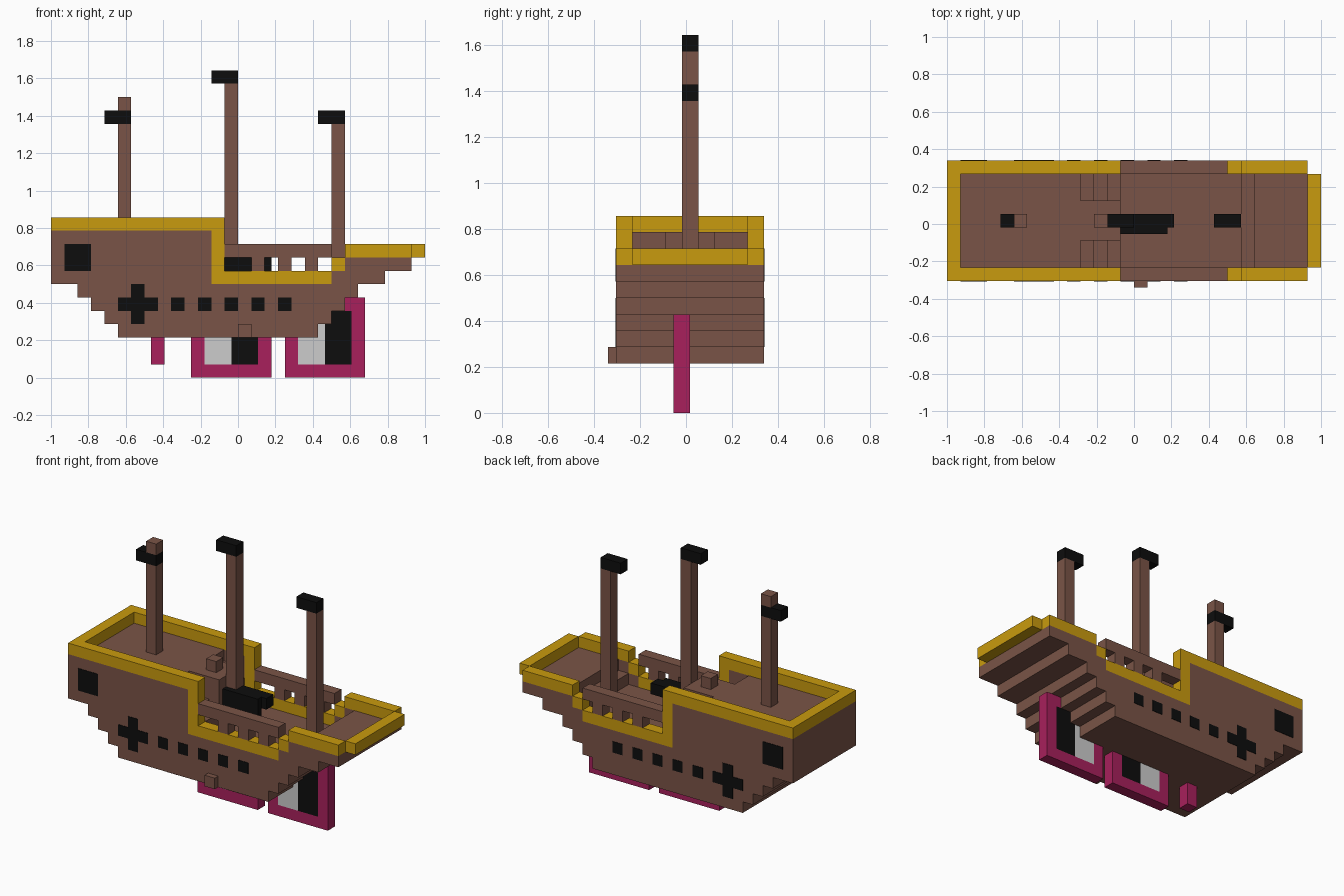
import bpy, bmesh

if "Cube" in bpy.data.objects:
    bpy.data.objects.remove(bpy.data.objects["Cube"])

U = 2 / 28            # one block of the grid
Y0 = -4.25 * U        # front side of the hull


def material(name, rgb):
    lin = [((c / 255 + 0.055) / 1.055) ** 2.4 if c > 10 else c / 255 / 12.92 for c in rgb]
    m = bpy.data.materials.new(name)
    m.diffuse_color = (*lin, 1)
    m.use_nodes = True
    m.node_tree.nodes["Principled BSDF"].inputs["Base Color"].default_value = m.diffuse_color
    return m


BROWN = material("brown wood", (122, 84, 71))
GOLD = material("gold trim", (201, 155, 14))
BLACK = material("black", (13, 13, 13))
PINK = material("pink", (168, 32, 92))
WHITE = material("light grey", (204, 204, 204))


def prism(name, profile, y0, y1, mat):
    """Extrude an (x, z) profile, in block units, from y0 to y1."""
    bm = bmesh.new()
    face = bm.faces.new([bm.verts.new((x * U - 1, Y0 + y0 * U, z * U)) for x, z in profile])
    out = bmesh.ops.extrude_face_region(bm, geom=[face])
    verts = [v for v in out["geom"] if isinstance(v, bmesh.types.BMVert)]
    bmesh.ops.translate(bm, verts=verts, vec=(0, (y1 - y0) * U, 0))
    bmesh.ops.recalc_face_normals(bm, faces=bm.faces)
    me = bpy.data.meshes.new(name)
    bm.to_mesh(me)
    bm.free()
    me.materials.append(mat)
    ob = bpy.data.objects.new(name, me)
    bpy.context.collection.objects.link(ob)
    return ob


def box(name, x0, x1, y0, y1, z0, z1, mat):
    return prism(name, [(x0, z0), (x1, z0), (x1, z1), (x0, z1)], y0, y1, mat)


def cut(target, cutter):
    mod = target.modifiers.new("cut", 'BOOLEAN')
    mod.operation, mod.solver, mod.object = 'DIFFERENCE', 'EXACT', cutter
    bpy.context.view_layer.objects.active = target
    bpy.ops.object.modifier_apply(modifier=mod.name)
    bpy.data.objects.remove(cutter)


# Hull: stepped side profile, with raised stern and bow
hull = prism("hull", [
    (0, 7), (2, 7), (2, 6), (3, 6), (3, 5), (4, 5), (4, 4), (5, 4), (5, 3),
    (20, 3), (20, 4), (21, 4), (21, 5), (22, 5), (22, 6), (23, 6), (23, 7),
    (25, 7), (25, 8), (27, 8), (27, 9), (22, 9), (22, 8), (21, 8), (21, 7),
    (13, 7), (13, 11), (0, 11)], 0, 9, BROWN)
# Steps up to the bow deck
cut(hull, prism("bow_step_cutter", [(20.5, 7), (22, 7), (22, 8), (23, 8), (23, 9.5), (20.5, 9.5)], 1, 8, BROWN))
# Two stairs up to the stern deck
for y in (1, 6):
    cut(hull, prism("stair_cutter", [(13.5, 8), (12, 8), (12, 9), (11, 9), (11, 10), (10, 10),
                                     (10, 11.5), (13.5, 11.5)], y, y + 2, BROWN))
# Notches that take the gold posts
for y0, y1 in ((-1, 1), (8, 10)):
    cut(hull, box("post_cutter", 12, 13.5, y0, y1, 7, 11.5, BROWN))

# Both sides: gold trim, railing and windows
for side, y in (("front", 0), ("back", 8)):
    prism(side + "_gold_trim", [(0, 11), (12, 11), (12, 7), (21, 7), (21, 8), (13, 8), (13, 12), (0, 12)],
          y, y + 1, GOLD)
    box(side + "_bow_post", 21, 22, y, y + 1, 8, 9, GOLD)
    box(side + "_bow_rail", 22, 27, y, y + 1, 9, 10, GOLD)
    box(side + "_deck_rail", 13, 21, y, y + 1, 9, 10, BROWN)
    for x in (15, 17, 19):
        box(side + "_baluster", x, x + 1, y, y + 1, 8, 9, BROWN)
    p0, p1 = (-0.04, 0) if y == 0 else (9, 9.04)
    box(side + "_stern_window", 1, 3, p0, p1, 8, 10, BLACK)
    prism(side + "_cross_window", [(5, 5), (6, 5), (6, 4), (7, 4), (7, 5), (8, 5), (8, 6), (7, 6),
                                   (7, 7), (6, 7), (6, 6), (5, 6)], p0, p1, BLACK)
    for x in range(9, 18, 2):
        box(side + "_gun_port", x, x + 1, p0, p1, 5, 6, BLACK)

# Cross rails at the ends
box("stern_rail", 0, 1, 1, 8, 11, 12, GOLD)
box("bow_end_rail", 27, 28, 1, 8, 9, 10, GOLD)

# Masts with black tops
box("stern_mast", 5, 6, 4, 5, 11, 19, BROWN)
box("stern_mast_lookout", 4, 6, 4, 5, 19, 20, BLACK)
box("stern_mast_tip", 5, 6, 4, 5, 20, 21, BROWN)
box("main_mast", 13, 14, 4, 5, 7, 22, BROWN)
box("main_mast_lookout", 12, 14, 4, 5, 22, 23, BLACK)
box("bow_mast", 21, 22, 4, 5, 7, 19, BROWN)
box("bow_mast_lookout", 20, 22, 4, 5, 19, 20, BLACK)

# Deck fittings and the peg on the front side
box("helm", 11, 12, 4, 5, 11, 12, BROWN)
box("deck_block", 13, 16.5, 3.5, 4, 7, 10, BLACK)
box("deck_block_top", 14, 17, 4, 5, 9, 10, BLACK)
box("side_peg", 14, 15, -0.5, 0, 3, 4, BROWN)

# Pink frames under the keel, with grey and black panes
K = (3.5, 4.5)
box("keel_stub", 7.5, 8.5, *K, 1, 3, PINK)
prism("middle_frame", [(10.5, 0), (16.5, 0), (16.5, 3), (15.5, 3), (15.5, 1), (11.5, 1), (11.5, 3), (10.5, 3)],
      *K, PINK)
box("middle_grey_pane", 11.5, 13.5, *K, 1, 3, WHITE)
box("middle_black_pane", 13.5, 15.5, *K, 1, 3, BLACK)
prism("bow_frame", [(17.5, 0), (23.5, 0), (23.5, 6), (21.5, 6), (21.5, 5), (22.5, 5), (22.5, 1),
                    (18.5, 1), (18.5, 3), (17.5, 3)], *K, PINK)
box("bow_grey_pane", 18.5, 20.5, *K, 1, 4, WHITE)
box("bow_black_pane", 20.5, 22.5, *K, 1, 5, BLACK)
